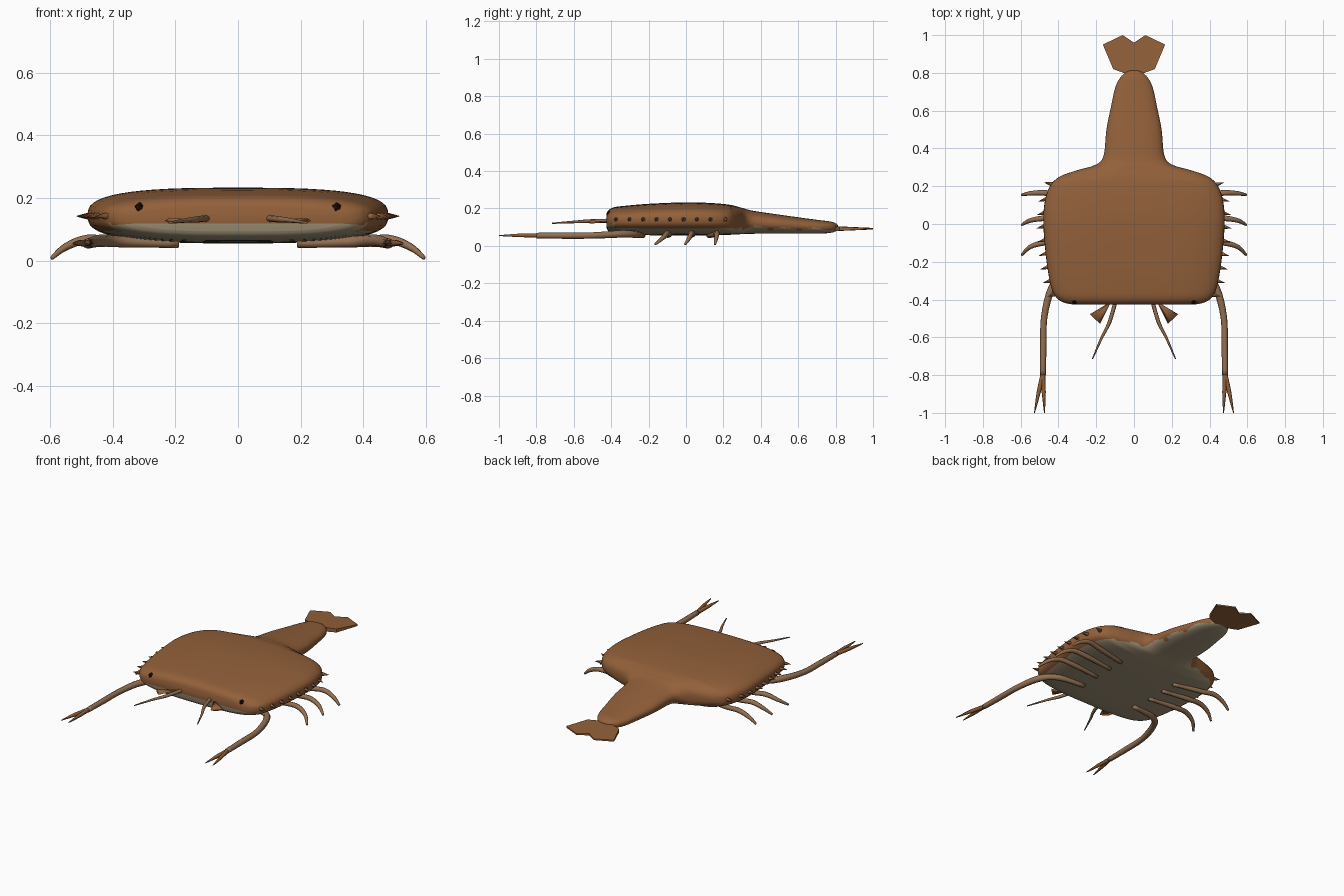
import bpy, bmesh, math
from mathutils import Vector

old = bpy.data.objects.get("Cube")
if old:
    bpy.data.objects.remove(old, do_unlink=True)


def material(name, rgb):
    mat = bpy.data.materials.new(name)
    mat.use_nodes = True
    mat.diffuse_color = (*rgb, 1)
    mat.node_tree.nodes["Principled BSDF"].inputs["Base Color"].default_value = (*rgb, 1)
    return mat


shell = material("shell brown", (0.29, 0.118, 0.042))
belly = material("belly tan", (0.37, 0.30, 0.19))
limb = material("limb tan", (0.30, 0.165, 0.085))
dark = material("eye dark", (0.012, 0.004, 0.003))


def finish(name, bm, mats, smooth=True):
    mesh = bpy.data.meshes.new(name)
    bmesh.ops.recalc_face_normals(bm, faces=bm.faces)
    for face in bm.faces:
        face.smooth = smooth
    bm.to_mesh(mesh)
    bm.free()
    for mat in mats:
        mesh.materials.append(mat)
    obj = bpy.data.objects.new(name, mesh)
    bpy.context.collection.objects.link(obj)
    return obj


def spline(points, steps):
    """Pass a smooth path through tuples of any length."""
    pts = [Vector(p) for p in points]
    out = []
    for i in range(len(pts) - 1):
        a, b = pts[max(i - 1, 0)], pts[i]
        c, d = pts[i + 1], pts[min(i + 2, len(pts) - 1)]
        for k in range(steps):
            t = k / steps
            out.append(0.5 * (2 * b + (c - a) * t + (2 * a - 5 * b + 4 * c - d) * t ** 2
                              + (3 * b - a - 3 * c + d) * t ** 3))
    return out + [pts[-1]]


def bridge(bm, a, b):
    n = len(a)
    for k in range(n):
        bm.faces.new((a[k], a[(k + 1) % n], b[(k + 1) % n], b[k]))


def tube(name, points, radii, mat, sides=8, steps=4, flat=1):
    """Tapered limb along a smooth path; flat squashes it in height."""
    path = spline(points, steps)
    bm = bmesh.new()
    rings = []
    for i, p in enumerate(path):
        t = i / (len(path) - 1) * (len(radii) - 1)
        j = min(int(t), len(radii) - 2)
        r = radii[j] + (radii[j + 1] - radii[j]) * (t - j)
        way = (path[min(i + 1, len(path) - 1)] - path[max(i - 1, 0)]).normalized()
        side = way.cross(Vector((0, 0, 1))).normalized()
        up = side.cross(way)
        angles = [math.tau * k / sides for k in range(sides)]
        rings.append([bm.verts.new(p + r * (side * math.cos(a) + up * math.sin(a) * flat))
                      for a in angles])
    for a, b in zip(rings, rings[1:]):
        bridge(bm, a, b)
    bm.faces.new(rings[0])
    bm.faces.new(rings[-1])
    return finish(name, bm, [mat])


# Shell and tail in one loft: y, half width, bottom, top
SECTIONS = [
    (-0.425, 0.33, 0.095, 0.17), (-0.415, 0.375, 0.08, 0.19),
    (-0.39, 0.41, 0.07, 0.205), (-0.34, 0.437, 0.063, 0.213),
    (-0.2, 0.463, 0.057, 0.225), (0, 0.48, 0.055, 0.233),
    (0.12, 0.472, 0.056, 0.23), (0.2, 0.445, 0.058, 0.224),
    (0.25, 0.395, 0.06, 0.217), (0.285, 0.3, 0.062, 0.207),
    (0.305, 0.225, 0.063, 0.202), (0.33, 0.178, 0.064, 0.194),
    (0.38, 0.157, 0.065, 0.184), (0.5, 0.146, 0.065, 0.167),
    (0.62, 0.122, 0.065, 0.15), (0.72, 0.1, 0.066, 0.137),
    (0.775, 0.073, 0.07, 0.13), (0.805, 0.04, 0.08, 0.118),
    (0.813, 0.015, 0.09, 0.107)]
SIDES = 56


def rounded(value, power):
    return math.copysign(abs(value) ** power, value)


bm = bmesh.new()
rings = []
for y, half, low, high in spline([Vector(s) for s in SECTIONS], 4):
    power = 2 / (2.9 if y < 0.25 else 2.4)
    mid, tall = (low + high) / 2, (high - low) / 2
    rings.append([bm.verts.new((half * rounded(math.sin(math.tau * k / SIDES), power), y,
                                mid + tall * rounded(math.cos(math.tau * k / SIDES), power)))
                  for k in range(SIDES)])
for a, b in zip(rings, rings[1:]):
    bridge(bm, a, b)
for ring in (rings[0], rings[-1]):
    for k in range(SIDES // 2):
        corners = [ring[k], ring[k + 1], ring[-k - 1], ring[-k]]
        bm.faces.new(list(dict.fromkeys(corners)))
# Pale underside, scalloped along the tail segments
for face in bm.faces:
    c = face.calc_center_median()
    if c.y > 0.3:
        limit = 0.082 + 0.03 * abs(math.sin((c.y - 0.3) * math.pi / 0.155)) * (1.2 - c.y)
    else:
        limit = 0.118 if c.y < -0.38 else 0.095
    face.material_index = int(c.z < limit)
finish("body_shell", bm, [shell, belly])

# Tail fan: thin scalloped plate, thicker at the root
bm = bmesh.new()
half_fan = [(0, 0.78, 0.014), (0.11, 0.82, 0.011), (0.165, 0.95, 0.005),
            (0.06, 1.0, 0.004), (0, 0.96, 0.006)]
outline = half_fan + [(-x, y, t) for x, y, t in half_fan[-2:0:-1]]
upper = [bm.verts.new((x, y, 0.092 + t)) for x, y, t in outline]
lower = [bm.verts.new((x, y, 0.092 - t)) for x, y, t in outline]
bridge(bm, upper, lower)
for layer in (upper, lower):
    bm.faces.new(layer[:5])
    bm.faces.new([layer[0]] + layer[4:])
finish("tail_fan", bm, [shell], smooth=False)


def half_width(y):
    for a, b in zip(SECTIONS, SECTIONS[1:]):
        if a[0] <= y <= b[0]:
            return a[1] + (b[1] - a[1]) * (y - a[0]) / (b[0] - a[0])


for s, label in ((1, "left"), (-1, "right")):
    # Walking legs
    for i, (root, knee, tip) in enumerate([(0.12, 0.165, 0.155), (0.02, 0.03, -0.005),
                                           (-0.1, -0.1, -0.165)]):
        tube(f"{label}_leg_{i + 1}",
             [(s * 0.2, root, 0.055), (s * 0.38, (root + knee) / 2 + 0.01, 0.06),
              (s * 0.48, knee, 0.068), (s * 0.55, (knee * 2 + tip) / 3, 0.044),
              (s * 0.595, tip, 0.008)],
             (0.012, 0.015, 0.015, 0.012, 0.006), limb)

    # Claw arm and its two fingers
    tube(f"{label}_claw_arm",
         [(s * 0.19, -0.23, 0.055), (s * 0.36, -0.26, 0.06), (s * 0.435, -0.34, 0.064),
          (s * 0.475, -0.49, 0.056), (s * 0.48, -0.65, 0.055), (s * 0.482, -0.8, 0.055)],
         (0.014, 0.018, 0.02, 0.017, 0.017, 0.015), limb)
    for finger, end in (("inner", 0.474), ("outer", 0.527)):
        tube(f"{label}_{finger}_finger",
             [(s * 0.482, -0.79, 0.055), (s * (0.482 + end) / 2, -0.89, 0.056),
              (s * end, -1.0, 0.055)], (0.012, 0.011, 0.002), shell, sides=6)

    # Antenna and flat antenna plate
    tube(f"{label}_antenna",
         [(s * 0.095, -0.4, 0.135), (s * 0.13, -0.52, 0.132), (s * 0.17, -0.6, 0.128),
          (s * 0.22, -0.715, 0.121)], (0.011, 0.01, 0.007, 0.003), limb)
    tube(f"{label}_antenna_plate", [(s * 0.13, -0.42, 0.128), (s * 0.207, -0.503, 0.128)],
         (0.004, 0.037), shell, sides=6, steps=1, flat=0.22)

    # Eye
    bm = bmesh.new()
    bmesh.ops.create_icosphere(bm, subdivisions=1, radius=0.019)
    bmesh.ops.translate(bm, verts=bm.verts, vec=(s * 0.315, -0.408, 0.168))
    finish(f"{label}_eye", bm, [dark], smooth=False)

    # Row of edge spines
    for i in range(9):
        y = -0.37 + i * 0.072
        x = half_width(y)
        lean = -0.014 if y < 0.17 else 0.014
        tube(f"{label}_spine_{i + 1}",
             [(s * (x - 0.015), y, 0.142), (s * (x + 0.037), y + lean, 0.142)],
             (0.016, 0.001), shell, sides=5, steps=1)
